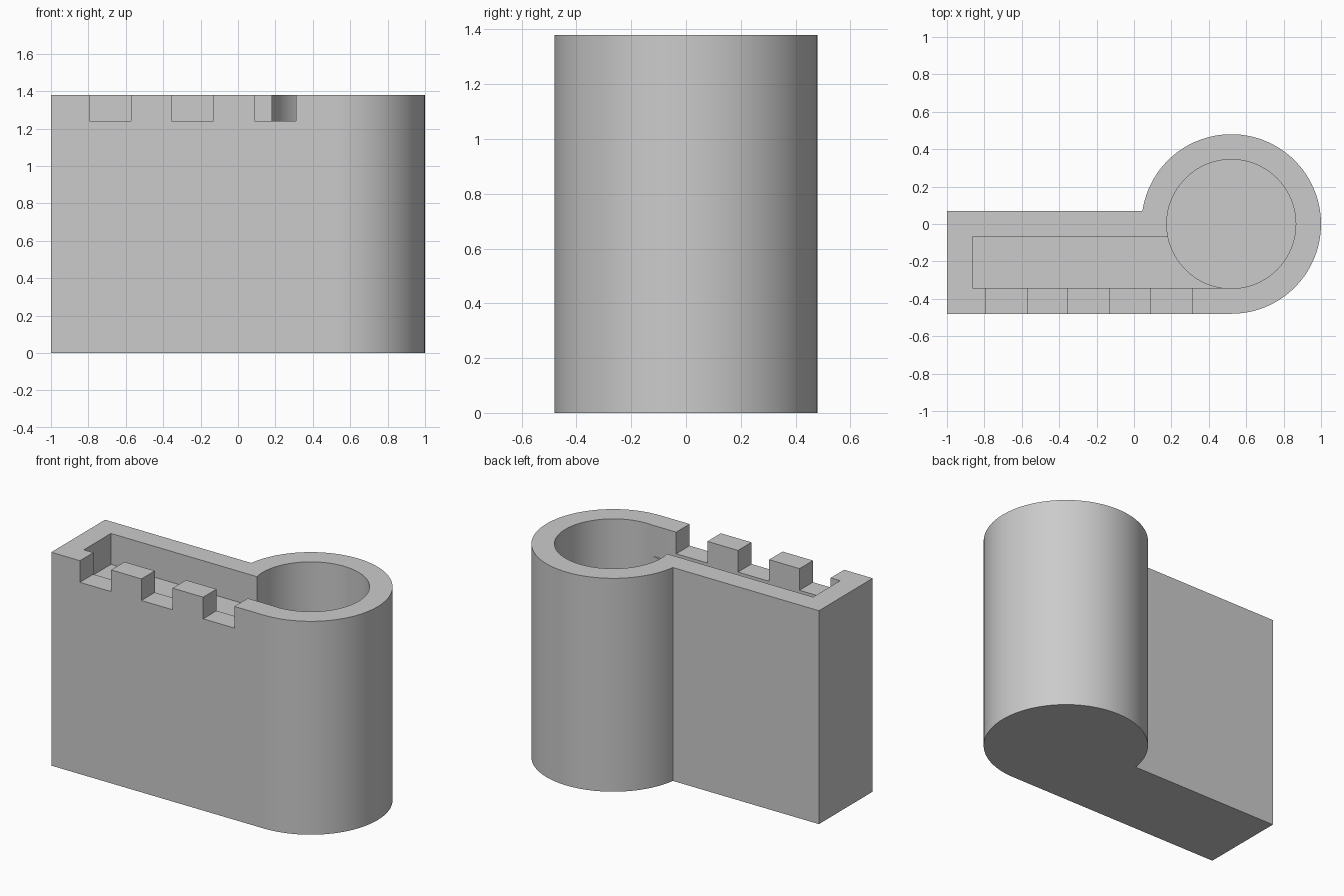
import bpy, bmesh, math

if "Cube" in bpy.data.objects:
    bpy.data.objects.remove(bpy.data.objects["Cube"])

H = 1.38              # overall height
CX, R, R_IN = 0.52, 0.48, 0.345   # round tower centre and radii
SEG = 96

grey = bpy.data.materials.new("light grey")
grey.diffuse_color = (0.6, 0.6, 0.6, 1)
grey.use_nodes = True
grey.node_tree.nodes["Principled BSDF"].inputs["Base Color"].default_value = grey.diffuse_color


def prism(name, points, z0, z1):
    """Extrude a counter-clockwise outline from z0 to z1."""
    bm = bmesh.new()
    low = [bm.verts.new((x, y, z0)) for x, y in points]
    high = [bm.verts.new((x, y, z1)) for x, y in points]
    bm.faces.new(low[::-1])
    bm.faces.new(high)
    n = len(points)
    for i in range(n):
        j = (i + 1) % n
        bm.faces.new((low[i], low[j], high[j], high[i]))
    mesh = bpy.data.meshes.new(name)
    bm.to_mesh(mesh)
    bm.free()
    mesh.materials.append(grey)
    ob = bpy.data.objects.new(name, mesh)
    bpy.context.collection.objects.link(ob)
    return ob


def rect(x0, x1, y0, y1):
    return [(x0, y0), (x1, y0), (x1, y1), (x0, y1)]


def arc(radius, a0, a1, n):
    return [(CX + radius * math.cos(a0 + (a1 - a0) * i / n),
             radius * math.sin(a0 + (a1 - a0) * i / n)) for i in range(n + 1)]


# Body: rectangular arm flowing into a round tower
end = math.pi - math.asin(0.07 / R)
outline = [(-1, -R)] + arc(R, -math.pi / 2, end, 72) + [(-1, 0.07)]
body = prism("body", outline, 0, H)

# Cutters: deep round bore, shallow tray, three notches in the front wall
cutters = [
    prism("bore_cutter", arc(R_IN, 0, 2 * math.pi, SEG)[:-1], 0.14, H + 0.1),
    prism("tray_cutter", rect(-0.863, 0.49, -0.343, -0.066), H - 0.2, H + 0.1),
]
for x in (-0.795, -0.355, 0.087):
    cutters.append(prism("notch_cutter", rect(x, x + 0.223, -0.6, -0.3),
                         H - 0.14, H + 0.1))

bpy.context.view_layer.objects.active = body
body.select_set(True)
for cutter in cutters:
    cutter.hide_render = True
    mod = body.modifiers.new("cut", 'BOOLEAN')
    mod.operation = 'DIFFERENCE'
    mod.solver = 'EXACT'
    mod.object = cutter
    bpy.ops.object.modifier_apply(modifier=mod.name)
    bpy.data.objects.remove(cutter, do_unlink=True)

# Smooth round walls with crisp edges
bpy.ops.object.shade_smooth_by_angle(angle=math.radians(30))
